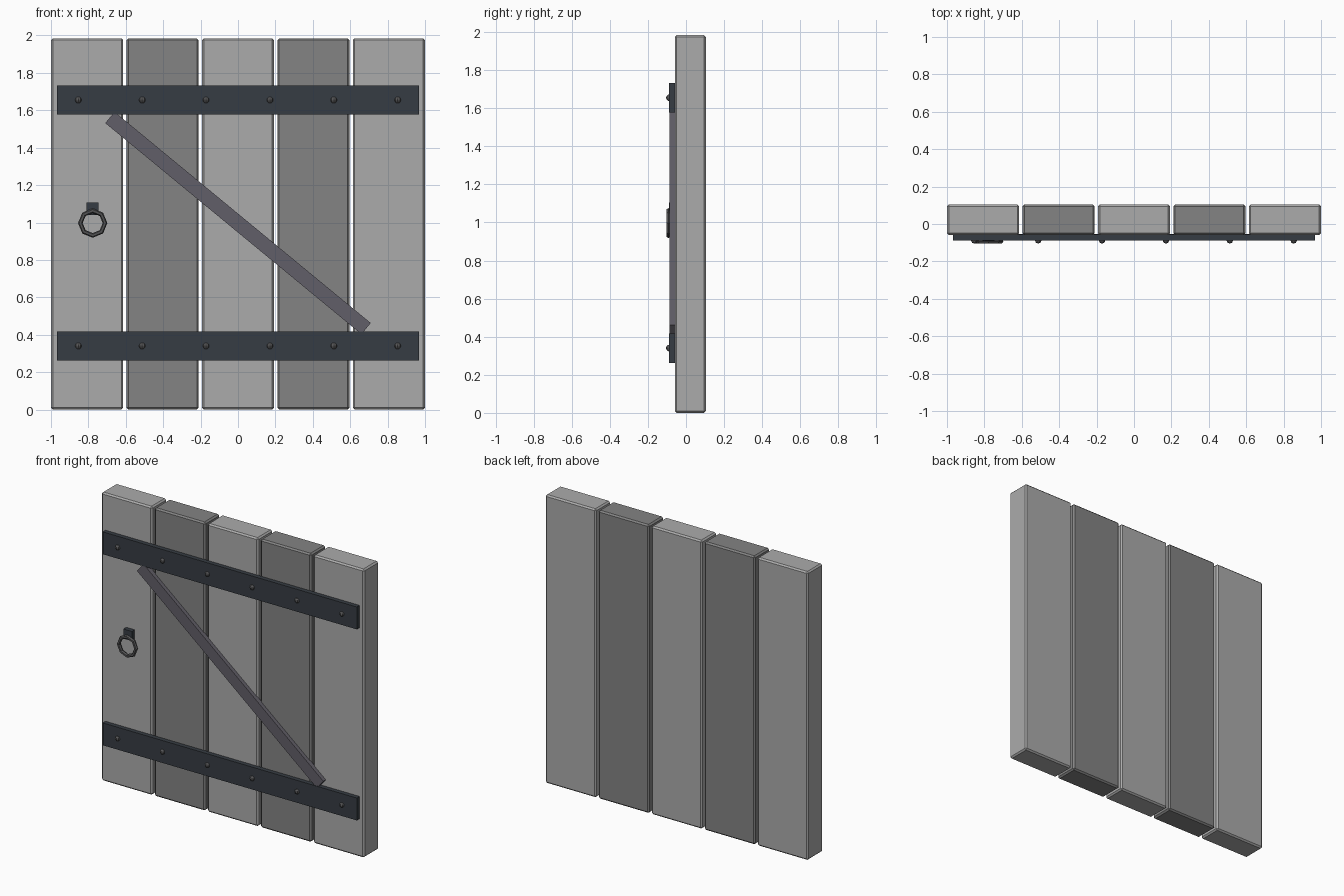
import bpy, math

if "Cube" in bpy.data.objects:
    bpy.data.objects.remove(bpy.data.objects["Cube"])


def material(name, rgb):
    m = bpy.data.materials.new(name)
    m.diffuse_color = (*rgb, 1)
    m.use_nodes = True
    m.node_tree.nodes["Principled BSDF"].inputs["Base Color"].default_value = m.diffuse_color
    return m


LIGHT = material("light_grey_wood", (0.41, 0.41, 0.41))
DARK = material("dark_grey_wood", (0.23, 0.23, 0.23))
IRON = material("blue_black_iron", (0.037, 0.045, 0.056))
BRACE = material("violet_grey_metal", (0.12, 0.113, 0.138))
STEEL = material("grey_steel", (0.09, 0.09, 0.093))


def finish(name, mat):
    ob = bpy.context.object
    ob.name = name
    ob.data.materials.append(mat)
    return ob


def box(name, center, size, mat, bevel=0.0, tilt=0.0):
    bpy.ops.mesh.primitive_cube_add(size=1, location=center, rotation=(0, tilt, 0))
    ob = finish(name, mat)
    ob.scale = size
    bpy.ops.object.transform_apply(location=False, rotation=False, scale=True)
    if bevel:
        mod = ob.modifiers.new("chamfer", 'BEVEL')
        mod.width, mod.segments = bevel, 1
    return ob


# Five chamfered planks in alternating tones
for i in range(5):
    box(f"plank_{i + 1}", ((i - 2) * 0.4035, 0.0225, 0.9925), (0.386, 0.163, 1.985),
        DARK if i % 2 else LIGHT, bevel=0.01)

# Horizontal iron straps, each with six rivets
for label, z in (("lower", 0.34), ("upper", 1.655)):
    box(f"{label}_strap", (0, -0.073, z), (1.934, 0.032, 0.154), IRON)
    for i in range(6):
        bpy.ops.mesh.primitive_uv_sphere_add(segments=8, ring_count=6, radius=0.0175,
                                             location=((i - 2.5) * 0.3415, -0.0875, z))
        finish(f"{label}_rivet_{i + 1}", STEEL)

# Diagonal brace tucked under the straps
box("diagonal_brace", (0, -0.070, 0.997), (1.775, 0.032, 0.078), BRACE,
    tilt=math.radians(39.5))

# Ring pull and its mounting plate
box("handle_plate", (-0.777, -0.073, 1.073), (0.064, 0.034, 0.066), IRON)
bpy.ops.mesh.primitive_torus_add(major_segments=8, minor_segments=6, major_radius=0.066,
                                 minor_radius=0.0125, location=(-0.777, -0.0925, 0.997),
                                 rotation=(math.pi / 2, 0, 0))
finish("handle_ring", STEEL)
